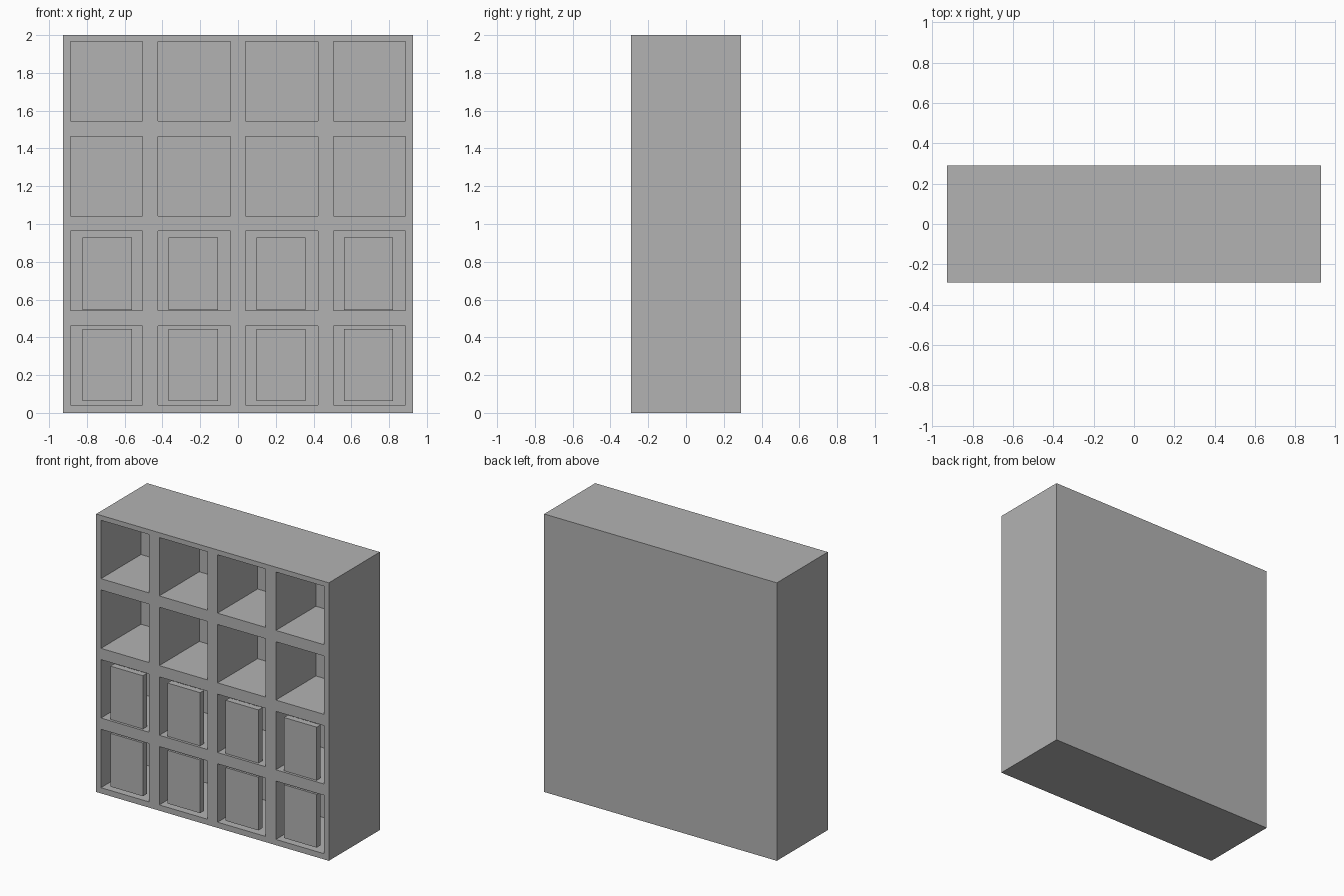
import bpy, bmesh
from mathutils import Vector

if "Cube" in bpy.data.objects:
    bpy.data.objects.remove(bpy.data.objects["Cube"])

WIDTH, DEPTH, HEIGHT = 1.852, 0.58, 2.0
FRONT = -DEPTH / 2
CELL_W, CELL_H, CELL_DEPTH = 0.383, 0.42, 0.455
COLUMNS = [(i - 1.5) * 0.464 for i in range(4)]
ROWS = [0.251 + i * 0.5013 for i in range(4)]

grey = bpy.data.materials.new("plain grey")
grey.use_nodes = True
colour = (0.45, 0.45, 0.45, 1)
grey.diffuse_color = colour
grey.node_tree.nodes["Principled BSDF"].inputs["Base Color"].default_value = colour


def add_object(name, bm):
    bmesh.ops.recalc_face_normals(bm, faces=bm.faces[:])
    mesh = bpy.data.meshes.new(name)
    bm.to_mesh(mesh)
    bm.free()
    mesh.materials.append(grey)
    obj = bpy.data.objects.new(name, mesh)
    bpy.context.collection.objects.link(obj)
    return obj


def box(size, centre):
    bm = bmesh.new()
    bmesh.ops.create_cube(bm, size=1)
    bmesh.ops.scale(bm, vec=size, verts=bm.verts)
    bmesh.ops.translate(bm, vec=centre, verts=bm.verts)
    return bm


def inside(value, centres, size):
    return any(abs(value - c) < size / 2 for c in centres)


# Cabinet: a solid block whose front is cut into a grid
bm = box((WIDTH, DEPTH, HEIGHT), (0, 0, HEIGHT / 2))
for axis, centres, size in (((1, 0, 0), COLUMNS, CELL_W), ((0, 0, 1), ROWS, CELL_H)):
    for c in centres:
        for side in (-1, 1):
            bmesh.ops.bisect_plane(bm, geom=bm.verts[:] + bm.edges[:] + bm.faces[:],
                                   plane_co=Vector(axis) * (c + side * size / 2),
                                   plane_no=axis)

# Cubbyholes: the grid cells pushed back into the block
bm.normal_update()
cells = []
for f in bm.faces:
    p = f.calc_center_median()
    if f.normal.y < -0.9 and inside(p.x, COLUMNS, CELL_W) and inside(p.z, ROWS, CELL_H):
        cells.append(f)
pushed = bmesh.ops.extrude_face_region(bm, geom=cells)["geom"]
bmesh.ops.translate(bm, vec=(0, CELL_DEPTH, 0),
                    verts=[g for g in pushed if isinstance(g, bmesh.types.BMVert)])
bmesh.ops.delete(bm, geom=[f for f in cells if f.is_valid], context='FACES')
add_object("cabinet", bm)

# Upright panels standing in the two lower rows
PANEL_W, PANEL_T, PANEL_H = 0.26, 0.045, 0.383
for row, base in (("bottom", 0.062), ("second", 0.546)):
    for i, x in enumerate((-0.692, -0.237, 0.227, 0.691)):
        centre = (x, FRONT + 0.012 + PANEL_T / 2, base + PANEL_H / 2)
        add_object(f"{row}_row_panel_{i + 1}", box((PANEL_W, PANEL_T, PANEL_H), centre))
